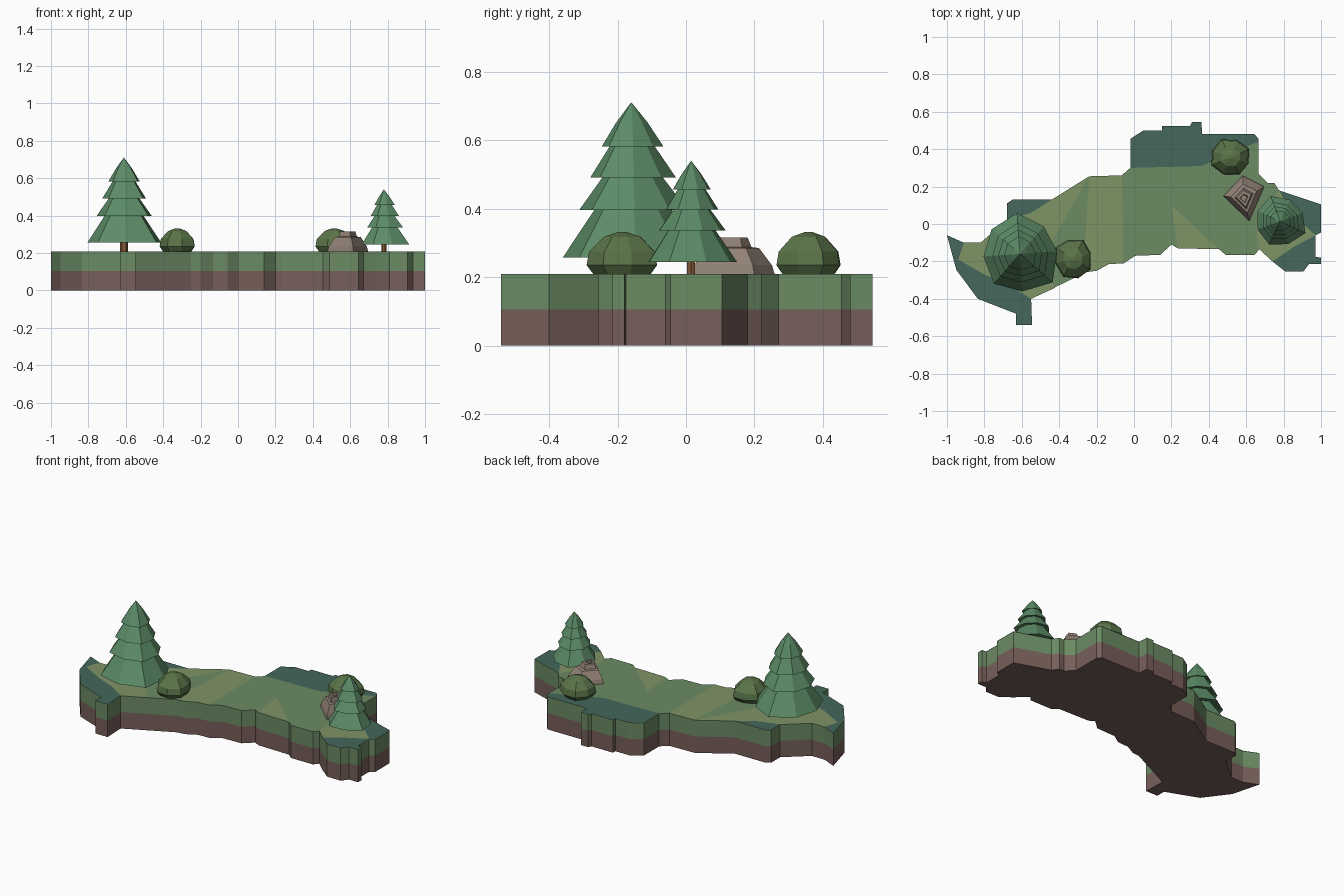
import bpy, math

def material(name, r, g, b):
    m = bpy.data.materials.new(name)
    m.diffuse_color = [(c / 255) ** 2.2 for c in (r, g, b)] + [1]
    return m

GRASS = material("grass", 106, 138, 100)
OLIVE = material("dry_grass", 126, 147, 102)
TEAL = material("dark_grass", 70, 103, 92)
SOIL = material("soil", 118, 95, 90)
PINE = material("pine", 92, 138, 102)
BARK = material("bark", 130, 90, 58)
LEAF = material("bush_leaf", 90, 115, 74)
STONE = material("stone", 146, 130, 118)

def build(name, verts, faces, mat):
    me = bpy.data.meshes.new(name)
    me.from_pydata(verts, [], faces)
    me.materials.append(mat)
    ob = bpy.data.objects.new(name, me)
    bpy.context.collection.objects.link(ob)
    return ob

def loft(name, ring, profile, loc, mat):
    """Stack scaled copies of a ring (anticlockwise) and cap both ends."""
    n = len(ring)
    verts = [(loc[0] + x * s, loc[1] + y * s, z) for s, z in profile for x, y in ring]
    faces = [(k * n + i, k * n + (i + 1) % n, (k + 1) * n + (i + 1) % n, (k + 1) * n + i)
             for k in range(len(profile) - 1) for i in range(n)]
    faces.append(tuple(reversed(range(n))))
    faces.append(tuple(range(len(verts) - n, len(verts))))
    return build(name, verts, faces, mat)

def ring(radii, turn=0, sx=1, sy=1):
    n = len(radii)
    a = [math.radians(turn) + math.tau * i / n for i in range(n)]
    return [(r * math.cos(t) * sx, r * math.sin(t) * sy) for r, t in zip(radii, a)]

# Ground slab: soil below, grass above
outline = [
    (-1, -.06), (-.91, -.10), (-.82, -.10), (-.68, .02), (-.68, .11), (-.65, .13), (-.44, .13),
    (-.24, .255), (-.065, .26), (-.02, .30), (-.02, .455), (.05, .50), (.15, .50), (.15, .525),
    (.30, .525), (.31, .545), (.36, .545), (.365, .48), (.645, .48), (.665, .455), (.665, .27),
    (.715, .22), (.75, .22), (.775, .18), (1, .105), (1, -.045), (.97, -.06), (.97, -.175),
    (1, -.18), (1, -.215), (.935, -.215), (.905, -.255), (.81, -.255), (.74, -.20), (.67, -.135),
    (.645, -.165), (.49, -.165), (.455, -.135), (.235, -.13), (.20, -.11), (.14, -.165),
    (.005, -.17), (-.055, -.21), (-.135, -.215), (-.20, -.25), (-.25, -.255), (-.55, -.40),
    (-.545, -.54), (-.63, -.54), (-.63, -.48), (-.835, -.40), (-.95, -.245)]
outline.reverse()
loft("soil_layer", outline, [(1, 0), (1, .105)], (0, 0), SOIL)
loft("grass_layer", outline, [(1, .105), (1, .209)], (0, 0), GRASS)

# Flat coloured patches on top of the grass
patches = [
    (TEAL, [(-1, -.06), (-.95, -.245), (-.835, -.40), (-.63, -.48), (-.63, -.54), (-.545, -.54),
            (-.55, -.40), (-.66, -.33), (-.80, -.27), (-.94, -.19), (-.91, -.10)]),
    (TEAL, [(-.68, .02), (-.55, .06), (-.44, .13), (-.65, .13), (-.68, .11)]),
    (TEAL, [(-.02, .30), (.36, .31), (.52, .38), (.665, .44), (.665, .455), (.645, .48), (.365, .48),
            (.36, .545), (.31, .545), (.30, .525), (.15, .525), (.15, .50), (.05, .50), (-.02, .455)]),
    (TEAL, [(.775, .18), (.85, .05), (.97, -.06), (1, -.045), (1, .105)]),
    (TEAL, [(.74, -.20), (.85, -.125), (.97, -.06), (.97, -.175), (1, -.18), (1, -.215),
            (.935, -.215), (.905, -.255), (.81, -.255)]),
    (OLIVE, [(-.94, -.19), (-.80, -.27), (-.66, -.33), (-.55, -.40), (-.42, -.34), (-.50, -.2),
             (-.24, .255), (-.44, .13), (-.55, .06), (-.68, .02), (-.82, -.10), (-.91, -.10)]),
    (OLIVE, [(-.27, -.26), (-.20, -.25), (-.135, -.215), (-.055, -.21), (-.065, .26), (-.24, .255)]),
    (OLIVE, [(.235, -.13), (.455, -.135), (.20, .10)]),
    (OLIVE, [(.67, -.135), (.74, -.20), (.85, -.125), (.97, -.06), (.85, .05), (.775, .18), (.65, .0)]),
]
for i, (mat, pts) in enumerate(patches):
    build(f"ground_patch_{i + 1}", [(x, y, .2105) for x, y in pts], [tuple(range(len(pts)))], mat)
    me = bpy.data.objects[f"ground_patch_{i + 1}"].data
    if me.polygons[0].normal.z < 0:
        me.flip_normals()

# Pine trees: ragged eight-sided tiers on a short trunk
TIERS = [(.03, .02), (.205, 0), (.10, .155), (.155, .14), (.075, .25), (.122, .235),
         (.055, .34), (.088, .325), (.045, .395), (.001, .453)]
RAGGED = [.97, .95, 1.07, .98, .95, 1.03, .98, 1.13]

def pine(name, loc, base, size, turn):
    loft(name + "_needles", ring(RAGGED, turn),
         [(r * size, base + z * size) for r, z in TIERS], loc, PINE)
    loft(name + "_trunk", ring([.021 * size] * 6), [(1, .205), (1, base + .05 * size)], loc, BARK)

pine("large_pine", (-.61, -.16), .257, 1, 4)
pine("small_pine", (.78, .015), .245, .65, 20)

# Bushes: low faceted domes
DOME = [(.78, .205), (1, .235), (.93, .275), (.52, .318), (.12, .332)]
loft("front_bush", ring([.10, .11, .10, .112, .10, .108, .105, .11], 15, .97, 1.04),
     DOME, (-.325, -.185), LEAF)
loft("back_bush", ring([.108, .102, .11, .10, .108, .104, .11, .10], 25, 1.03, .94),
     DOME, (.515, .358), LEAF)

# Stepped boulder
loft("boulder", [(.11, .065), (-.005, .125), (-.11, .015), (.03, -.12)],
     [(1, .205), (.93, .235), (.63, .285), (.45, .288), (.36, .316), (.2, .316), (.17, .305)],
     (.587, .135), STONE)
